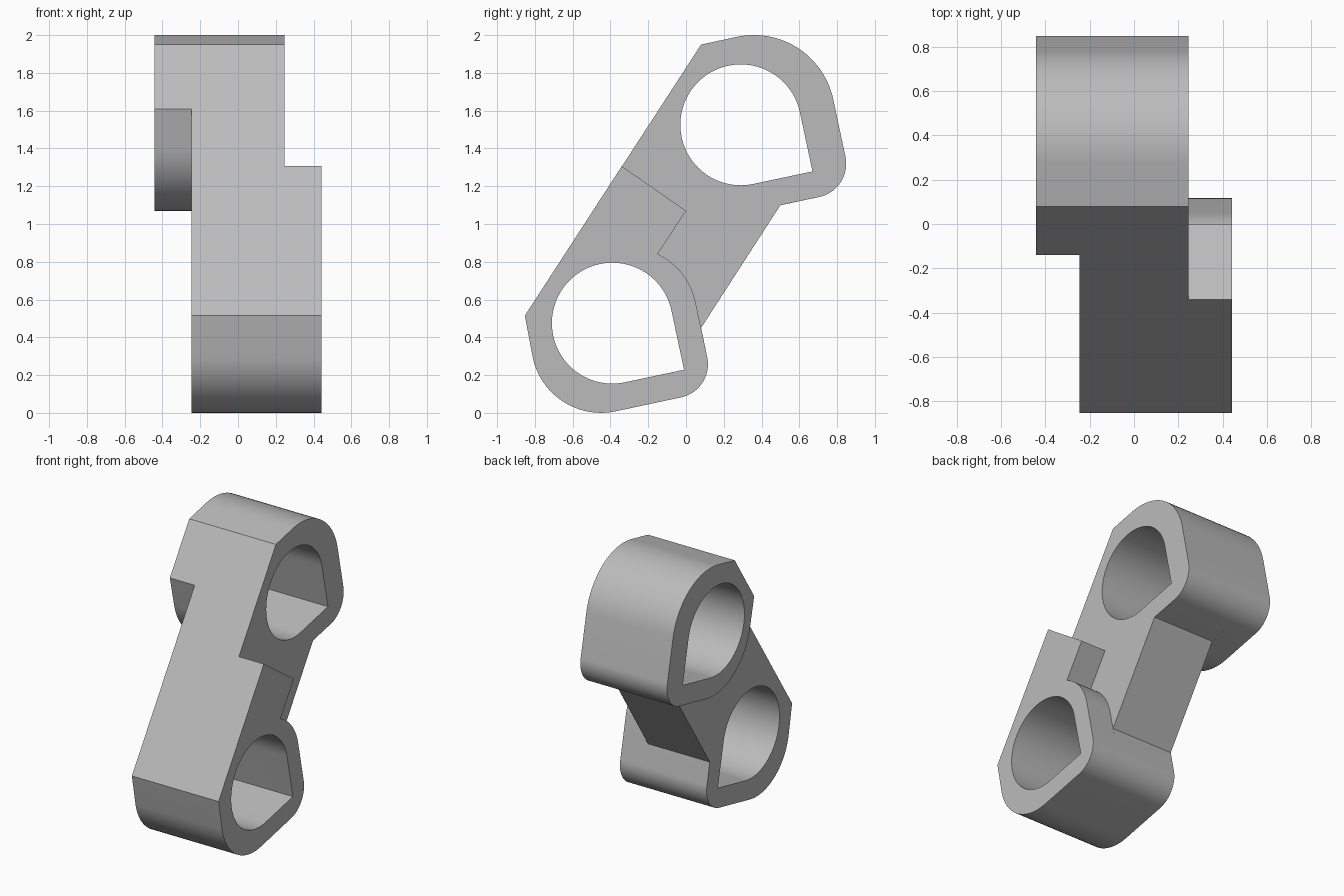
import bpy, bmesh
from math import sin, cos, radians

cube = bpy.data.objects.get("Cube")
if cube:
    bpy.data.objects.remove(cube, do_unlink=True)

TILT = radians(12)
LOWER, UPPER = (-0.39, 0.475), (0.29, 1.525)   # bore centres (y, z)
STEP, SIDE = 0.245, 0.443                      # layer limits along x

grey = bpy.data.materials.new("light grey")
grey.use_nodes = True
grey.diffuse_color = (0.5, 0.5, 0.5, 1)
grey.node_tree.nodes["Principled BSDF"].inputs["Base Color"].default_value = (0.5, 0.5, 0.5, 1)


def local(c, u, v):
    """Point in the tilted frame of a bore, as (y, z)."""
    return (c[0] + u * cos(TILT) - v * sin(TILT),
            c[1] + u * sin(TILT) + v * cos(TILT))


def arc(c, u, v, r, start, end, n=24):
    angles = [radians(start + (end - start) * i / n) for i in range(n + 1)]
    return [local(c, u + r * cos(a), v + r * sin(a)) for a in angles]


def prism(name, profile, x0, x1):
    """Extrude a (y, z) profile along x."""
    bm = bmesh.new()
    face = bm.faces.new([bm.verts.new((x0, y, z)) for y, z in profile])
    new = bmesh.ops.extrude_face_region(bm, geom=[face])["geom"]
    bmesh.ops.translate(bm, vec=(x1 - x0, 0, 0),
                        verts=[g for g in new if isinstance(g, bmesh.types.BMVert)])
    bmesh.ops.recalc_face_normals(bm, faces=bm.faces)
    mesh = bpy.data.meshes.new(name)
    bm.to_mesh(mesh)
    bm.free()
    mesh.materials.append(grey)
    obj = bpy.data.objects.new(name, mesh)
    bpy.context.collection.objects.link(obj)
    return obj


# Shared outline pieces
low_corner, top_corner = (-0.853, 0.515), (0.08, 1.95)
low_end = (arc(LOWER, -0.08, -0.09, 0.37, 180, 270)
           + arc(LOWER, 0.274, -0.28, 0.18, 270, 360))
top_end = (arc(UPPER, 0.327, -0.28, 0.18, 270, 360)
           + arc(UPPER, 0.077, 0.03, 0.43, 0, 90))

# Central link and the two offset lugs
parts = [
    (prism("central_link",
           [low_corner] + low_end + [(0.08, 0.45), (0.5, 1.10)] + top_end + [top_corner],
           -STEP, STEP), (LOWER, UPPER)),
    (prism("lower_lug",
           [low_corner] + low_end + arc(LOWER, 0.094, 0.02, 0.36, 0, 53)
           + [(0, 1.07), (-0.34, 1.306)], STEP, SIDE), (LOWER,)),
    (prism("upper_lug",
           [(-0.14, 1.61)] + arc(UPPER, 0.02, -0.04, 0.42, 180, 270)
           + top_end + [top_corner], -SIDE, -STEP), (UPPER,)),
]

# Teardrop bores with one square corner
for obj, bores in parts:
    bpy.ops.object.select_all(action="DESELECT")
    obj.select_set(True)
    bpy.context.view_layer.objects.active = obj
    for c in bores:
        outline = arc(c, 0, 0, 0.32, 0, 270, 72) + [local(c, 0.32, -0.32)]
        cutter = prism("bore_cutter", outline, -1, 1)
        cutter.hide_render = True
        mod = obj.modifiers.new("bore", "BOOLEAN")
        mod.operation, mod.solver, mod.object = "DIFFERENCE", "EXACT", cutter
        bpy.ops.object.modifier_apply(modifier=mod.name)
        bpy.data.objects.remove(cutter, do_unlink=True)
    bpy.ops.object.shade_smooth_by_angle(angle=radians(30))
